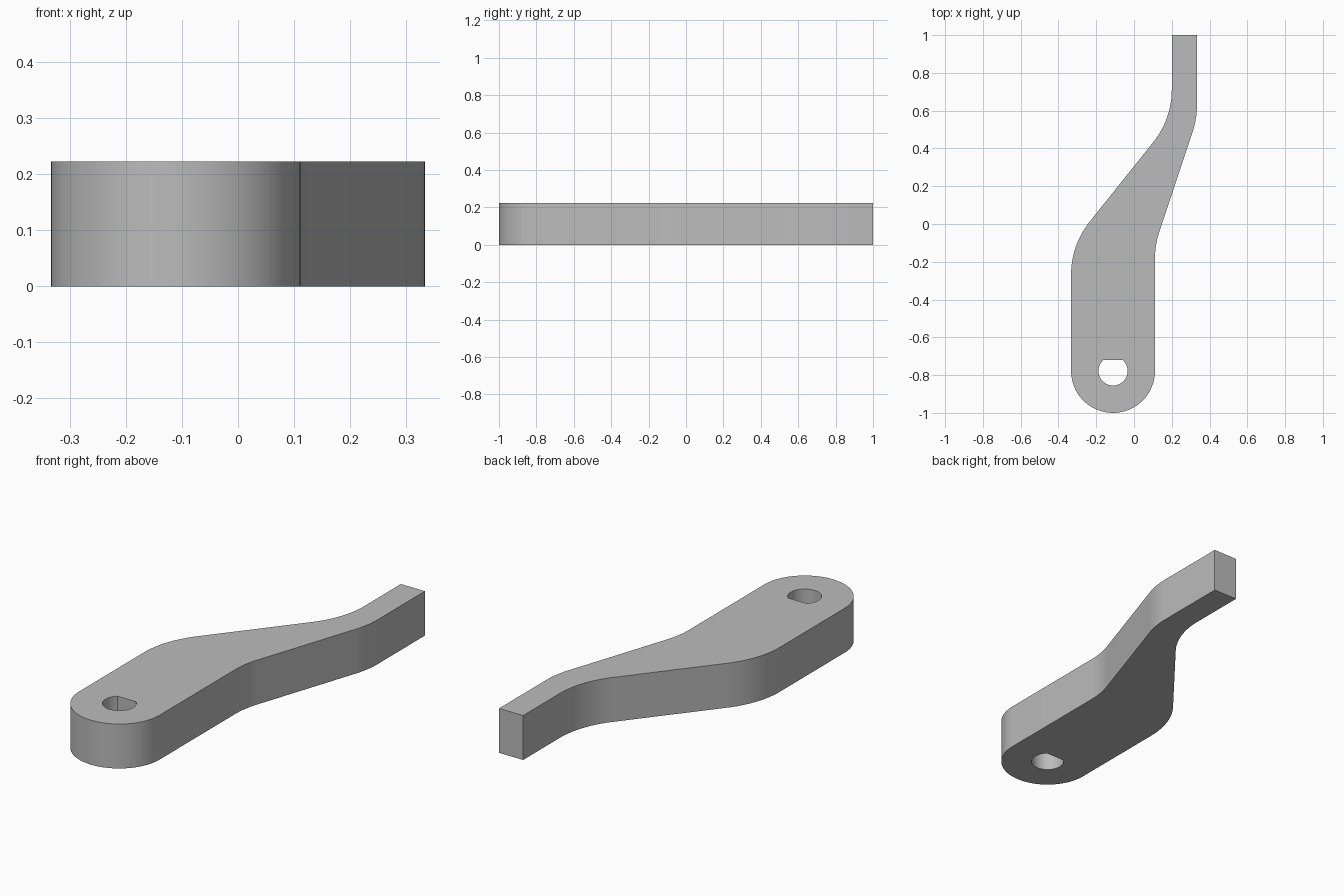
import bpy
import bmesh
import math
from mathutils import Vector

cube = bpy.data.objects.get("Cube")
if cube:
    bpy.data.objects.remove(cube, do_unlink=True)

HEIGHT = 0.222
PIVOT = Vector((-0.111, -0.778))
END_RADIUS = 0.222
BEND_RADIUS = 0.444

grey = bpy.data.materials.new("plain grey")
grey.use_nodes = True
colour = (0.5, 0.5, 0.5, 1)
grey.diffuse_color = colour
grey.node_tree.nodes["Principled BSDF"].inputs["Base Color"].default_value = colour


def arc(centre, radius, start, end, steps):
    """Points along a circular arc, angles in radians."""
    return [centre + radius * Vector((math.cos(a), math.sin(a)))
            for a in (start + (end - start) * i / steps for i in range(steps + 1))]


def fillet(before, corner, after, radius, steps=14):
    """Round a corner with an arc tangent to both of its edges."""
    before, corner, after = Vector(before), Vector(corner), Vector(after)
    u, v = (before - corner).normalized(), (after - corner).normalized()
    half = u.angle(v) / 2
    centre = corner + (u + v).normalized() * radius / math.sin(half)
    reach = radius / math.tan(half)
    a, b = corner + u * reach - centre, corner + v * reach - centre
    start = math.atan2(a.y, a.x)
    turn = math.atan2(a.x * b.y - a.y * b.x, a.dot(b))
    return arc(centre, radius, start, start + turn, steps)


def prism(name, outline, bottom, top):
    """Extrude a counter-clockwise outline straight up."""
    bm = bmesh.new()
    face = bm.faces.new([bm.verts.new((p.x, p.y, bottom)) for p in outline])
    result = bmesh.ops.extrude_face_region(bm, geom=[face], use_keep_orig=True)
    moved = [g for g in result["geom"] if isinstance(g, bmesh.types.BMVert)]
    bmesh.ops.translate(bm, verts=moved, vec=(0, 0, top - bottom))
    bmesh.ops.recalc_face_normals(bm, faces=bm.faces)
    mesh = bpy.data.meshes.new(name)
    bm.to_mesh(mesh)
    bm.free()
    mesh.materials.append(grey)
    obj = bpy.data.objects.new(name, mesh)
    bpy.context.collection.objects.link(obj)
    return obj


# Arm outline: round pivot end, tapering diagonal, narrow straight tip
right_low, right_high = (0.111, -0.111), (0.333, 0.556)
left_low, left_high = (-0.333, -0.111), (0.2, 0.556)
tip_right, tip_left = (0.333, 1), (0.2, 1)
outline = arc(PIVOT, END_RADIUS, math.pi, 2 * math.pi, 48)
outline += fillet((0.111, -0.778), right_low, right_high, BEND_RADIUS)
outline += fillet(right_low, right_high, tip_right, BEND_RADIUS)
outline += [Vector(tip_right), Vector(tip_left)]
outline += fillet(tip_left, left_high, left_low, BEND_RADIUS)
outline += fillet(left_high, left_low, (-0.333, -0.778), BEND_RADIUS)
arm = prism("lever_arm", outline, 0, HEIGHT)

# D-shaped shaft hole, flat side towards the tip
hole_radius = 0.077
flat = math.asin(0.058 / hole_radius)
hole = arc(PIVOT, hole_radius, math.pi - flat, 2 * math.pi + flat, 48)
cutter = prism("shaft_hole_cutter", hole, -0.1, HEIGHT + 0.1)
cutter.hide_render = True

cut = arm.modifiers.new("shaft hole", 'BOOLEAN')
cut.operation = 'DIFFERENCE'
cut.solver = 'EXACT'
cut.object = cutter
bpy.ops.object.select_all(action='DESELECT')
arm.select_set(True)
bpy.context.view_layer.objects.active = arm
bpy.ops.object.modifier_apply(modifier=cut.name)
bpy.data.objects.remove(cutter, do_unlink=True)

# Smooth curved walls, crisp rims
bpy.ops.object.shade_smooth_by_angle(angle=math.radians(30))
